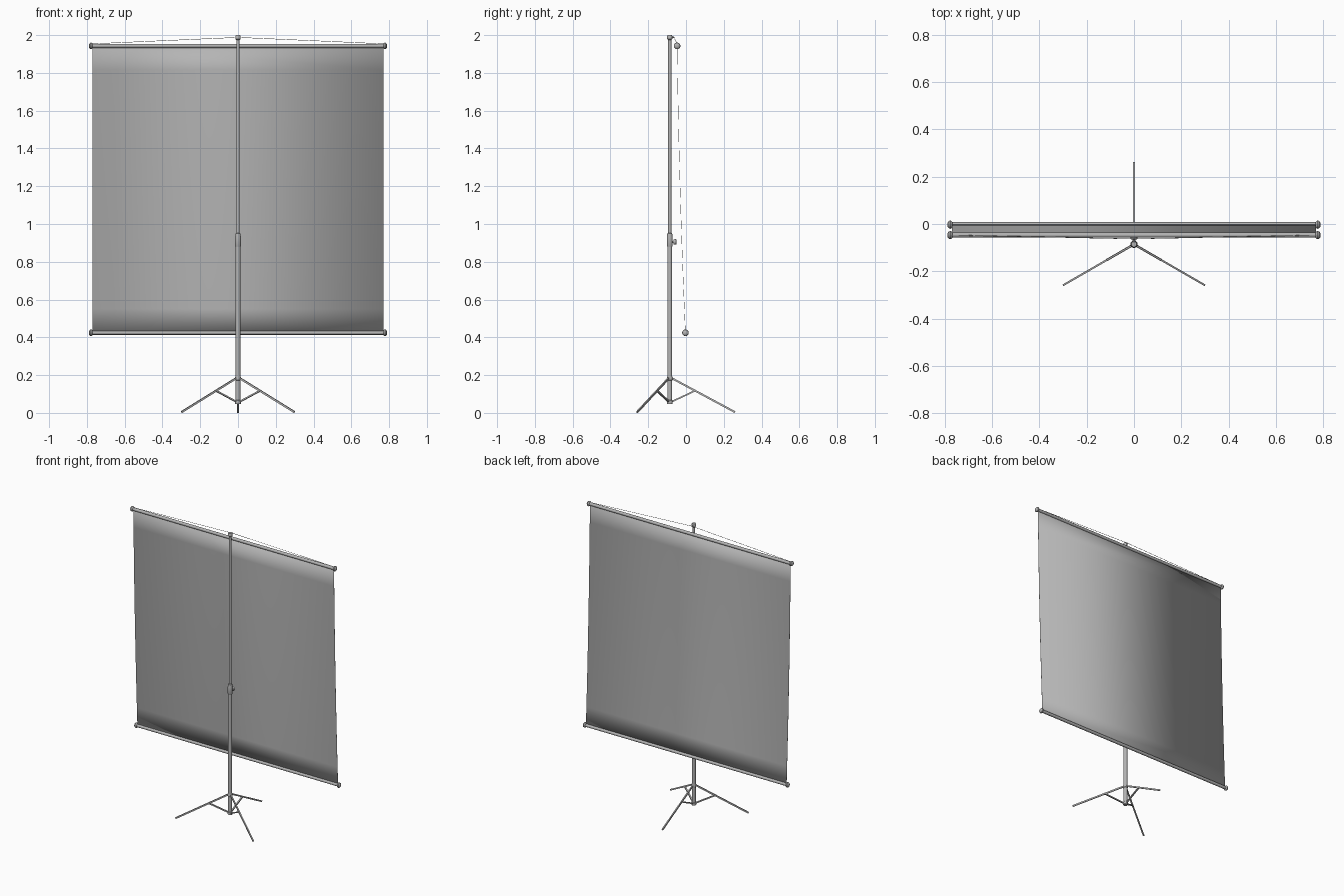
import bpy, bmesh, math
from mathutils import Vector, Matrix

if "Cube" in bpy.data.objects:
    bpy.data.objects.remove(bpy.data.objects["Cube"])

POLE_Y = -0.086

# Dark grey finish shared by all parts
GREY = bpy.data.materials.new("dark_grey")
GREY.diffuse_color = (0.46, 0.46, 0.46, 1)
GREY.use_nodes = True
GREY.node_tree.nodes["Principled BSDF"].inputs["Base Color"].default_value = GREY.diffuse_color


def finish(name, bm, smooth=True):
    bmesh.ops.recalc_face_normals(bm, faces=bm.faces)
    me = bpy.data.meshes.new(name)
    bm.to_mesh(me)
    bm.free()
    me.materials.append(GREY)
    ob = bpy.data.objects.new(name, me)
    bpy.context.collection.objects.link(ob)
    if smooth:
        bpy.ops.object.select_all(action='DESELECT')
        ob.select_set(True)
        bpy.context.view_layer.objects.active = ob
        bpy.ops.object.shade_smooth_by_angle(angle=math.radians(35))
    return ob


def lathe(name, profile, origin, axis=(0, 0, 1), n=24):
    """Capped solid of revolution; profile is (radius, height along axis)."""
    bm = bmesh.new()
    rot = Vector((0, 0, 1)).rotation_difference(Vector(axis)).to_matrix()
    rings = [[bm.verts.new(rot @ Vector((r * math.cos(2 * math.pi * i / n),
                                         r * math.sin(2 * math.pi * i / n), h)) + Vector(origin))
              for i in range(n)] for r, h in profile]
    for a, b in zip(rings, rings[1:]):
        for i in range(n):
            bm.faces.new((a[i], a[(i + 1) % n], b[(i + 1) % n], b[i]))
    bm.faces.new(rings[0])
    bm.faces.new(rings[-1])
    return finish(name, bm)


def rod(name, a, b, r, n=12):
    d = Vector(b) - Vector(a)
    return lathe(name, [(r, 0), (r, d.length)], a, d.normalized(), n)


def beam(name, a, b, width, depth):
    """Rectangular bar from a to b, width horizontal."""
    a, b = Vector(a), Vector(b)
    d = (b - a).normalized()
    side = d.cross(Vector((0, 0, 1))).normalized()
    up = side.cross(d)
    m = Matrix((side * width, up * depth, d * (b - a).length)).transposed().to_4x4()
    m.translation = (a + b) / 2
    bm = bmesh.new()
    bmesh.ops.create_cube(bm, size=1, matrix=m)
    return finish(name, bm, False)


# Telescopic pole
lathe("lower_pole", [(0.013, 0.055), (0.013, 0.9)], (0, POLE_Y, 0))
lathe("upper_pole", [(0.0085, 0.88), (0.0085, 1.985)], (0, POLE_Y, 0))
lathe("pole_collar", [(0.0135, 0.88), (0.0155, 0.884), (0.0155, 0.93), (0.013, 0.95), (0.009, 0.952)],
      (0, POLE_Y, 0))
lathe("pole_cap", [(0.009, 1.974), (0.0135, 1.979), (0.0135, 1.996), (0.011, 2.0)], (0, POLE_Y, 0))

# Clamp knob behind the collar
lathe("clamp_knob", [(0.006, 0), (0.006, 0.019), (0.0125, 0.021), (0.0145, 0.025),
                     (0.0145, 0.033), (0.010, 0.037)], (0, POLE_Y, 0.905), (0, 1, 0), 16)

# Tripod hubs, legs and braces
lathe("leg_hub", [(0.0135, 0.172), (0.0155, 0.174), (0.0155, 0.186), (0.0135, 0.193)], (0, POLE_Y, 0))
lathe("brace_hub", [(0.0135, 0.046), (0.0155, 0.048), (0.0155, 0.066), (0.0135, 0.068)], (0, POLE_Y, 0))
for i, deg in enumerate((90, 210, 330)):
    c, s = math.cos(math.radians(deg)), math.sin(math.radians(deg))

    def at(r, z):
        return (r * c, POLE_Y + r * s, z)
    beam(f"leg_{i + 1}", at(0.01, 0.184), at(0.345, 0.0043), 0.008, 0.010)
    beam(f"brace_{i + 1}", at(0.012, 0.06), at(0.132, 0.116), 0.010, 0.008)

# Screen rails with rounded end knobs
TOP, BOTTOM = (-0.047, 1.943), (-0.003, 0.424)
for label, (y, z) in (("top", TOP), ("bottom", BOTTOM)):
    rod(f"{label}_rail", (-0.775, y, z), (0.775, y, z), 0.0105, 20)
    for side, sx in (("left", -1), ("right", 1)):
        lathe(f"{label}_{side}_end_knob",
              [(0.011, 0), (0.0155, 0.003), (0.0175, 0.008), (0.016, 0.014), (0.010, 0.019), (0.004, 0.0205)],
              (sx * 0.769, y, z), (sx, 0, 0), 20)

# Hanging fabric, slightly bowed between the rails
bm = bmesh.new()
rows = []
for k in range(13):
    t = k / 12
    y = TOP[0] + (BOTTOM[0] - TOP[0]) * t - 0.024 * t * (1 - t)
    z = TOP[1] + (BOTTOM[1] - TOP[1]) * t
    rows.append([bm.verts.new((x, y, z)) for x in (-0.77, 0.77)])
for a, b in zip(rows, rows[1:]):
    bm.faces.new((a[0], b[0], b[1], a[1]))
fabric = finish("screen_fabric", bm)
thick = fabric.modifiers.new("thickness", 'SOLIDIFY')
thick.thickness = 0.0015
thick.offset = 0

# Hook on the cap and the cords holding the top rail
rod("cap_hook", (0, POLE_Y, 1.99), (0, -0.06, 1.988), 0.003)
for side, sx in (("left", -1), ("right", 1)):
    rod(f"{side}_cord", (0, -0.063, 1.988), (sx * 0.772, -0.047, 1.954), 0.0012, 8)
